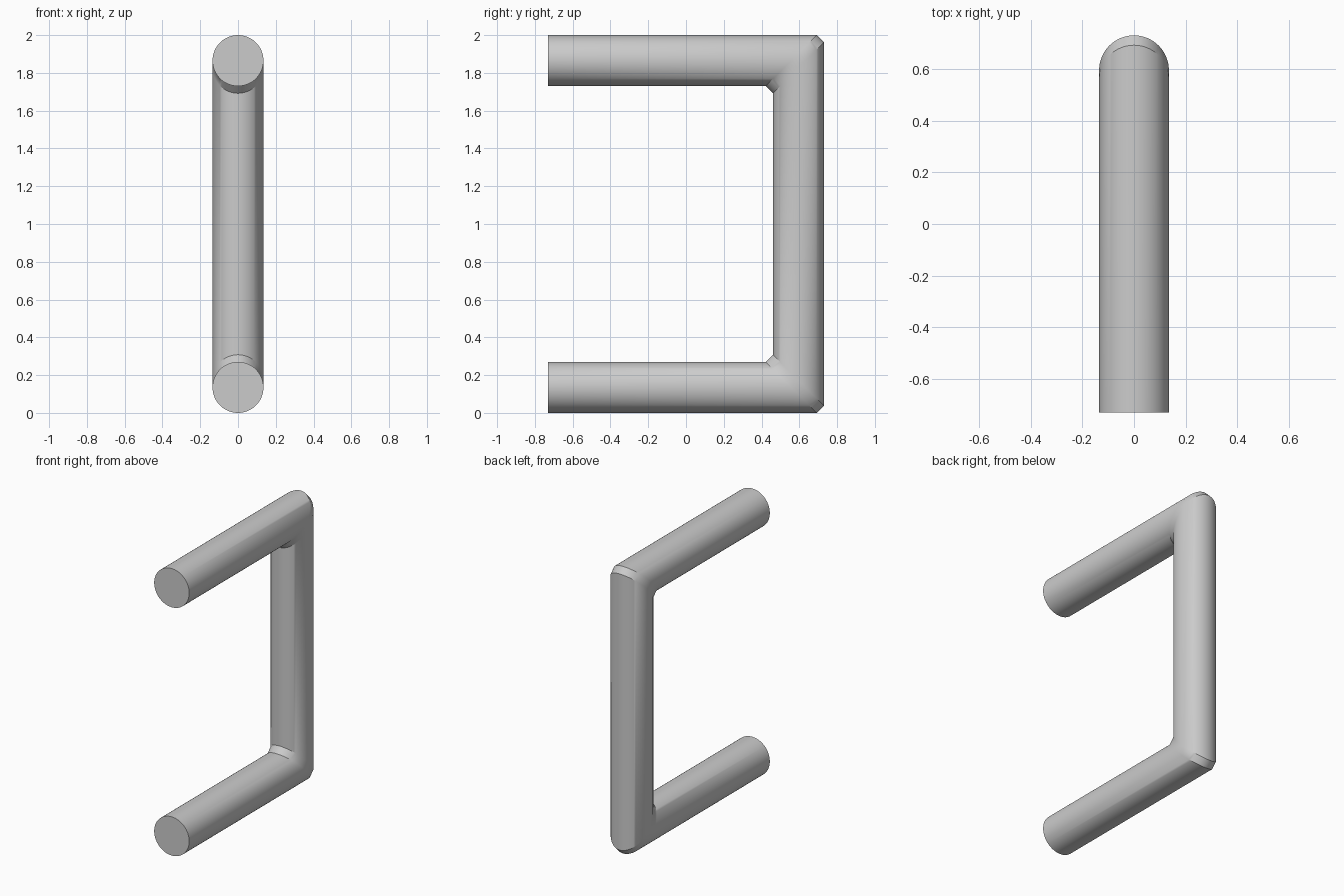
import bpy, bmesh, math

cube = bpy.data.objects.get("Cube")
if cube:
    bpy.data.objects.remove(cube, do_unlink=True)

RADIUS = 0.135
HALF = 0.73            # half depth, y
HEIGHT = 2.0
CHAMFER = 0.038        # setback of each mitred ring from the corner
SIDES = 64

back_y = HALF - RADIUS
low_z, high_z = RADIUS, HEIGHT - RADIUS

mat = bpy.data.materials.new("satin grey metal")
mat.use_nodes = True
colour = (0.6, 0.6, 0.6, 1)
mat.diffuse_color = colour
mat.node_tree.nodes["Principled BSDF"].inputs["Base Color"].default_value = colour

bm = bmesh.new()


def ring(place):
    """One loop of the tube; place maps (across, outward) to a point."""
    angles = [2 * math.pi * i / SIDES for i in range(SIDES)]
    return [bm.verts.new(place(RADIUS * math.cos(a), RADIUS * math.sin(a))) for a in angles]


# Lower arm, upright and upper arm; "outward" points away from the opening
rings = [
    ring(lambda x, o: (x, -HALF, low_z - o)),
    ring(lambda x, o: (x, back_y + o - CHAMFER, low_z - o)),
    ring(lambda x, o: (x, back_y + o, low_z - o + CHAMFER)),
    ring(lambda x, o: (x, back_y + o, high_z + o - CHAMFER)),
    ring(lambda x, o: (x, back_y + o - CHAMFER, high_z + o)),
    ring(lambda x, o: (x, -HALF, high_z + o)),
]
for a, b in zip(rings, rings[1:]):
    for i in range(SIDES):
        j = (i + 1) % SIDES
        bm.faces.new((a[i], a[j], b[j], b[i]))

# Flat end caps
bm.faces.new(rings[0])
bm.faces.new(rings[-1])
bmesh.ops.recalc_face_normals(bm, faces=bm.faces)

mesh = bpy.data.meshes.new("pull_handle")
bm.to_mesh(mesh)
bm.free()
mesh.materials.append(mat)
handle = bpy.data.objects.new("pull_handle", mesh)
bpy.context.collection.objects.link(handle)

# Smooth tube with crisp caps and chamfers
bpy.ops.object.select_all(action="DESELECT")
handle.select_set(True)
bpy.context.view_layer.objects.active = handle
bpy.ops.object.shade_smooth_by_angle(angle=math.radians(30))
